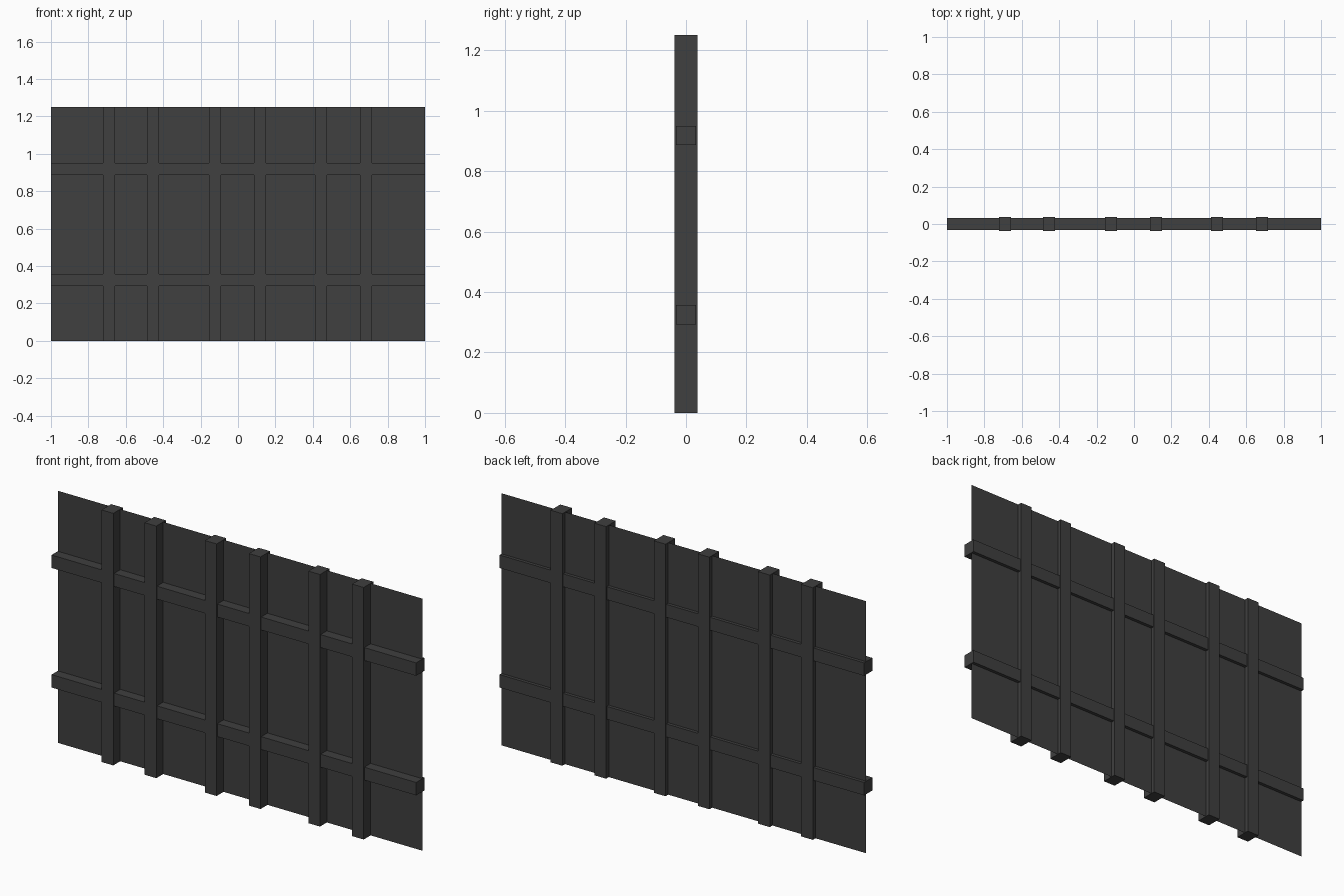
import bpy

cube = bpy.data.objects.get("Cube")
if cube:
    bpy.data.objects.remove(cube, do_unlink=True)

HEIGHT = 1.25
BAR = 0.064          # visible width of every bar

# Single dark metal colour
dark = bpy.data.materials.new("dark_metal")
dark.use_nodes = True
colour = (0.05, 0.05, 0.05, 1)
dark.diffuse_color = colour
dark.node_tree.nodes["Principled BSDF"].inputs["Base Color"].default_value = colour


def finish(name, scale):
    obj = bpy.context.object
    obj.name = name
    obj.scale = scale
    bpy.ops.object.transform_apply(location=False, rotation=False, scale=True)
    obj.data.materials.append(dark)


def box(name, location, size):
    bpy.ops.mesh.primitive_cube_add(size=1, location=location)
    finish(name, size)


# Thin sheet set towards the back of the bars
bpy.ops.mesh.primitive_plane_add(size=1, location=(0, 0.0165, HEIGHT / 2),
                                 rotation=(1.570796, 0, 0))
finish("back_sheet", (2, HEIGHT, 1))

# Upright posts, in three pairs
for i, x in enumerate((-0.69, -0.454, -0.123, 0.118, 0.444, 0.684)):
    box(f"post_{i + 1}", (x, 0, HEIGHT / 2), (BAR, 0.075, HEIGHT))

# Horizontal rails, slightly shallower than the posts
for name, z in (("lower_rail", 0.325), ("upper_rail", 0.918)):
    box(name, (0, 0, z), (2, 0.065, BAR))
